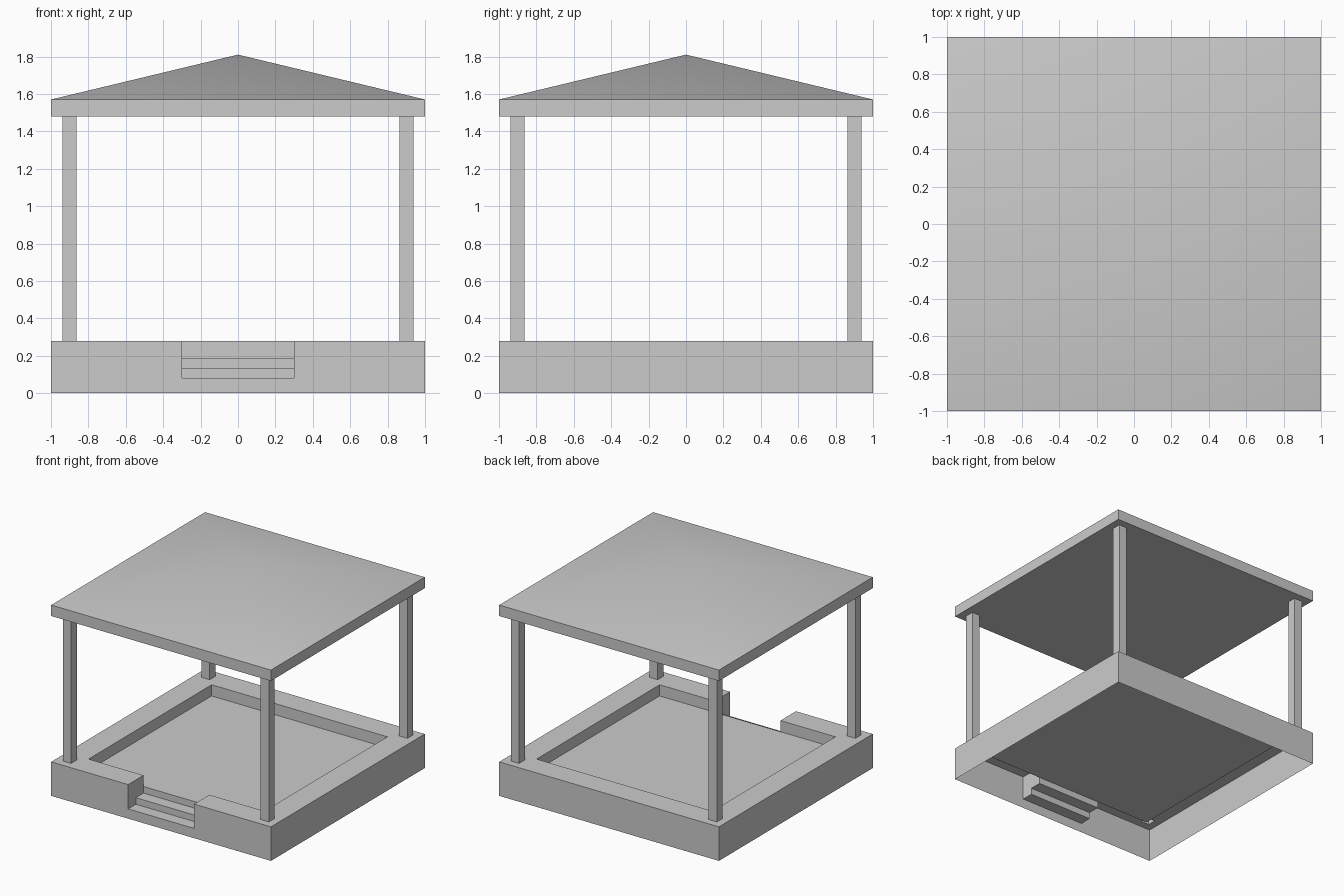
import bpy, bmesh

if "Cube" in bpy.data.objects:
    bpy.data.objects.remove(bpy.data.objects["Cube"])

CURB, FLOOR, EAVE_LOW, EAVE_TOP, APEX = 0.28, 0.188, 1.48, 1.57, 1.81
P0, P1 = 0.863, 0.938          # near and far side of each post


def finish(name, bm):
    bmesh.ops.remove_doubles(bm, verts=bm.verts, dist=1e-5)
    mesh = bpy.data.meshes.new(name)
    bm.to_mesh(mesh)
    bm.free()
    obj = bpy.data.objects.new(name, mesh)
    bpy.context.collection.objects.link(obj)
    return obj


def quad(bm, *pts):
    return bm.faces.new([bm.verts.new(p) for p in pts])


# Base: hollow stepped shell, open underneath, built from plan cells
def is_post(x, y):
    return P0 < abs(x) < P1 and P0 < abs(y) < P1


def height(x, y):
    if max(abs(x), abs(y)) > 1:
        return 0
    if abs(x) < 0.3 and y < -0.8:            # entrance steps
        return 0.08 if y < -0.9 else 0.134
    return FLOOR if max(abs(x), abs(y)) < 0.8 else CURB


xs = [-1.1, -1, -P1, -P0, -0.8, -0.3, 0.3, 0.8, P0, P1, 1, 1.1]
ys = [-1.1, -1, -P1, -0.9, -P0, -0.8, 0.8, P0, P1, 1, 1.1]
bm = bmesh.new()
for i, (x0, x1) in enumerate(zip(xs, xs[1:])):
    for j, (y0, y1) in enumerate(zip(ys, ys[1:])):
        cx, cy = (x0 + x1) / 2, (y0 + y1) / 2
        h = height(cx, cy)
        if h and not is_post(cx, cy):
            quad(bm, (x0, y0, h), (x1, y0, h), (x1, y1, h), (x0, y1, h))
        if i:
            a = height((xs[i - 1] + x0) / 2, cy)
            if a != h:
                quad(bm, (x0, y0, a), (x0, y0, h), (x0, y1, h), (x0, y1, a))
        if j:
            a = height(cx, (ys[j - 1] + y0) / 2)
            if a != h:
                quad(bm, (x0, y0, h), (x0, y0, a), (x1, y0, a), (x1, y0, h))
finish("base", bm)

# Posts: open square tubes rising from the curb to the roof
for sx, side in ((-1, "left"), (1, "right")):
    for sy, end in ((-1, "front"), (1, "back")):
        bm = bmesh.new()
        xa, xb = sorted((sx * P0, sx * P1))
        ya, yb = sorted((sy * P0, sy * P1))
        ring = [(xa, ya), (xb, ya), (xb, yb), (xa, yb)]
        for p, q in zip(ring, ring[1:] + ring[:1]):
            quad(bm, (*p, CURB), (*q, CURB), (*q, EAVE_LOW), (*p, EAVE_LOW))
        finish(f"{end}_{side}_post", bm)

# Roof: flat underside, straight eave band, low smooth pyramid
bm = bmesh.new()
ring = [(-1, -1), (1, -1), (1, 1), (-1, 1)]
quad(bm, *[(*p, EAVE_LOW) for p in reversed(ring)])
for p, q in zip(ring, ring[1:] + ring[:1]):
    quad(bm, (*p, EAVE_LOW), (*q, EAVE_LOW), (*q, EAVE_TOP), (*p, EAVE_TOP))
    quad(bm, (*p, EAVE_TOP), (*q, EAVE_TOP), (0, 0, APEX))
roof = finish("roof", bm)
bpy.context.view_layer.objects.active = roof
roof.select_set(True)
bpy.ops.object.shade_smooth_by_angle(angle=0.52)
